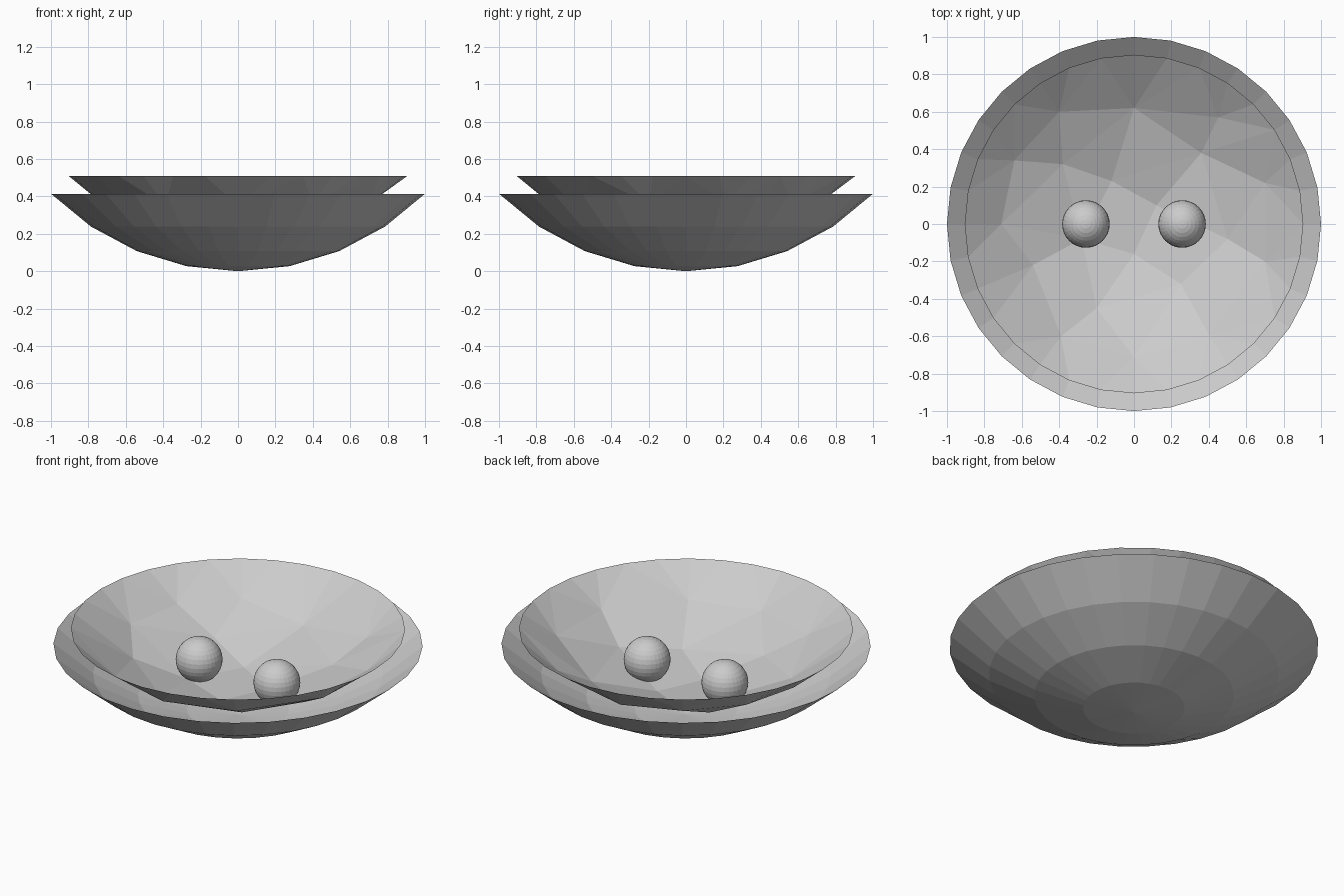
import bpy, bmesh
from math import sin, cos, pi, sqrt
from mathutils import Vector
from mathutils.geometry import delaunay_2d_cdt

if "Cube" in bpy.data.objects:
    bpy.data.objects.remove(bpy.data.objects["Cube"])

grey = bpy.data.materials.new("plain grey")
grey.diffuse_color = (0.6, 0.6, 0.6, 1)
grey.use_nodes = True
grey.node_tree.nodes["Principled BSDF"].inputs["Base Color"].default_value = grey.diffuse_color

SEG = 32
R_OUT, R_IN = sqrt(2), 1.28   # concentric spheres the two bowls are cut from
CENTRE_Z = sqrt(2)


def add_object(name, verts, faces):
    mesh = bpy.data.meshes.new(name)
    mesh.from_pydata(verts, [], faces)
    mesh.materials.append(grey)
    obj = bpy.data.objects.new(name, mesh)
    bpy.context.collection.objects.link(obj)
    return obj


# Outer bowl: 45 degree spherical cap in four even rings
verts, faces = [(0, 0, 0)], []
for ring in range(1, 5):
    t = ring * pi / 16
    for i in range(SEG):
        a = 2 * pi * i / SEG
        verts.append((R_OUT * sin(t) * cos(a), R_OUT * sin(t) * sin(a),
                      CENTRE_Z - R_OUT * cos(t)))
for i in range(SEG):
    j = (i + 1) % SEG
    faces.append((0, 1 + j, 1 + i))
    for ring in range(3):
        b = 1 + ring * SEG
        faces.append((b + i, b + j, b + SEG + j, b + SEG + i))
add_object("outer_bowl", verts, faces)

# Inner bowl: round rim with a coarse, irregular triangulated inside
rim = R_IN * sin(pi / 4)
flat = [Vector((rim * cos(2 * pi * i / SEG), rim * sin(2 * pi * i / SEG)))
        for i in range(SEG)]
inside = [(0, .62), (-.40, .60), (.45, .57), (.36, .38), (-.38, .32),
          (-.64, .34), (-.71, 0), (-.54, -.22), (-.39, -.60), (0, -.71),
          (.40, -.59), (.70, -.20), (.70, .22), (.50, -.08), (.12, .10),
          (-.12, .23), (-.20, -.45), (-.28, -.08), (.25, -.32), (0, -.16)]
flat += [Vector(p) for p in inside]
pts, _, tris, *_ = delaunay_2d_cdt(flat, [], [], 0, 1e-5)
add_object("inner_bowl",
           [(p.x, p.y, CENTRE_Z - sqrt(R_IN ** 2 - p.length_squared)) for p in pts],
           [tuple(t) for t in tris])

# Two faceted balls resting in the bowl
for side, name in ((-1, "left_ball"), (1, "right_ball")):
    ball = add_object(name, [], [])
    bm = bmesh.new()
    bmesh.ops.create_uvsphere(bm, u_segments=32, v_segments=16, radius=0.127)
    bm.to_mesh(ball.data)
    bm.free()
    ball.location = (side * 0.257, 0, 0.26)
